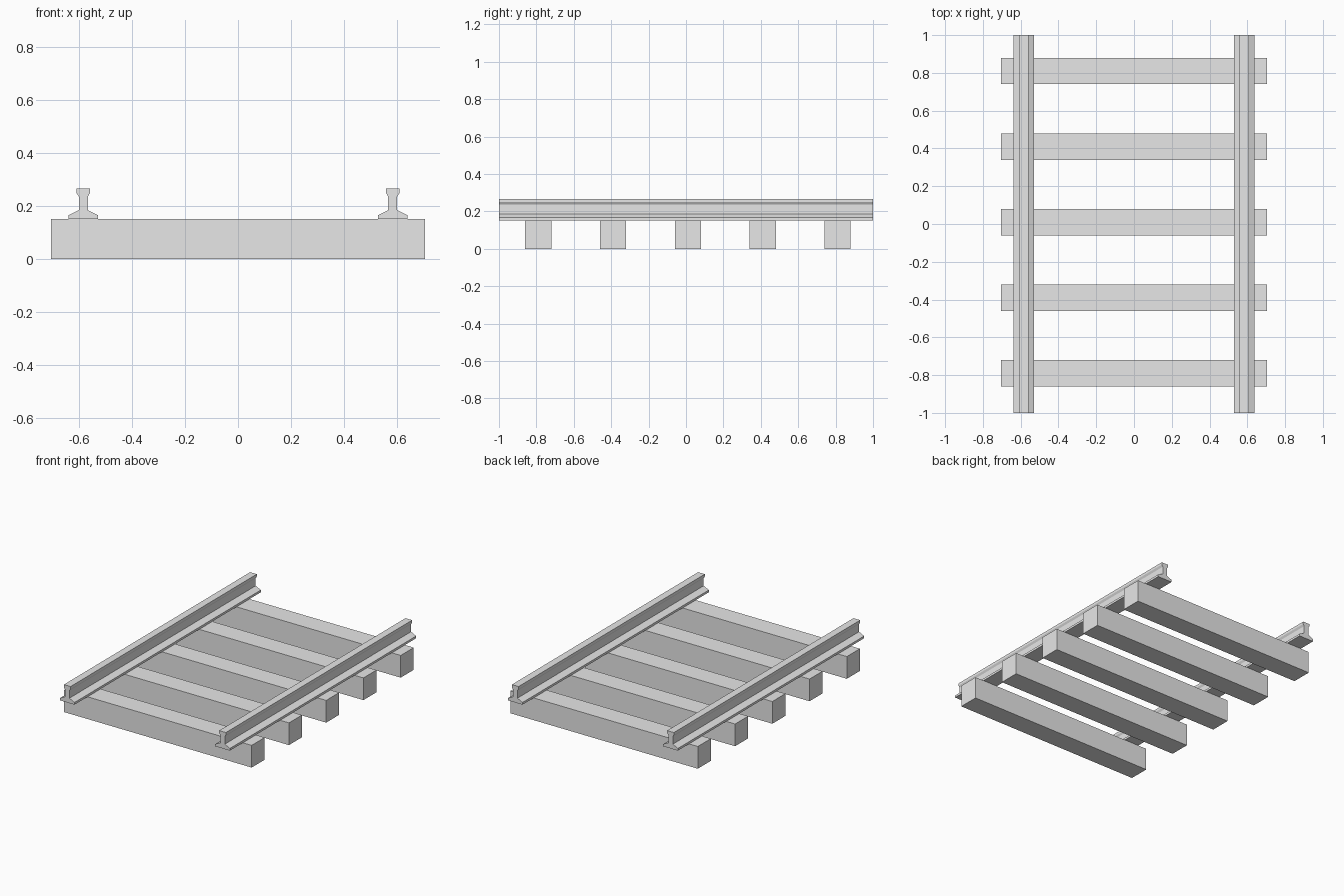
import bpy
import bmesh

if "Cube" in bpy.data.objects:
    bpy.data.objects.remove(bpy.data.objects["Cube"], do_unlink=True)

# Single plain grey finish
GREY = (0.8, 0.8, 0.8, 1.0)
grey = bpy.data.materials.new("light_grey")
grey.use_nodes = True
grey.diffuse_color = GREY
grey.node_tree.nodes["Principled BSDF"].inputs["Base Color"].default_value = GREY

RAIL_X = 0.584
SLEEPER_TOP = 0.151


def extrude_profile(name, outline, axis, length, location):
    """Extrude a closed (u, z) outline along x or y, centred on location."""
    bm = bmesh.new()
    if axis == "y":
        verts = [bm.verts.new((u, -length / 2, z)) for u, z in outline]
    else:
        verts = [bm.verts.new((-length / 2, u, z)) for u, z in outline]
    face = bm.faces.new(verts)
    moved = bmesh.ops.extrude_face_region(bm, geom=[face])["geom"]
    offset = (0, length, 0) if axis == "y" else (length, 0, 0)
    bmesh.ops.translate(bm, vec=offset,
                        verts=[v for v in moved if isinstance(v, bmesh.types.BMVert)])
    bmesh.ops.recalc_face_normals(bm, faces=bm.faces)
    mesh = bpy.data.meshes.new(name)
    bm.to_mesh(mesh)
    bm.free()
    mesh.materials.append(grey)
    obj = bpy.data.objects.new(name, mesh)
    obj.location = location
    bpy.context.collection.objects.link(obj)
    return obj


# Sleepers: five evenly spaced square beams
beam = [(-0.07, 0), (0.07, 0), (0.07, SLEEPER_TOP), (-0.07, SLEEPER_TOP)]
for i in range(5):
    extrude_profile(f"sleeper_{i + 1}", beam, "x", 1.41, (0, 0.01 + 0.4 * (i - 2), 0))

# Rails: wide foot, sloped shoulders, narrow web and chamfered head
half = [(0.055, 0), (0.055, 0.015), (0.017, 0.034),
        (0.017, 0.085), (0.025, 0.098), (0.025, 0.115)]
rail = half + [(-u, z) for u, z in reversed(half)]
for name, side in (("left_rail", 1), ("right_rail", -1)):
    extrude_profile(name, rail, "y", 2.0, (side * RAIL_X, 0, SLEEPER_TOP))
